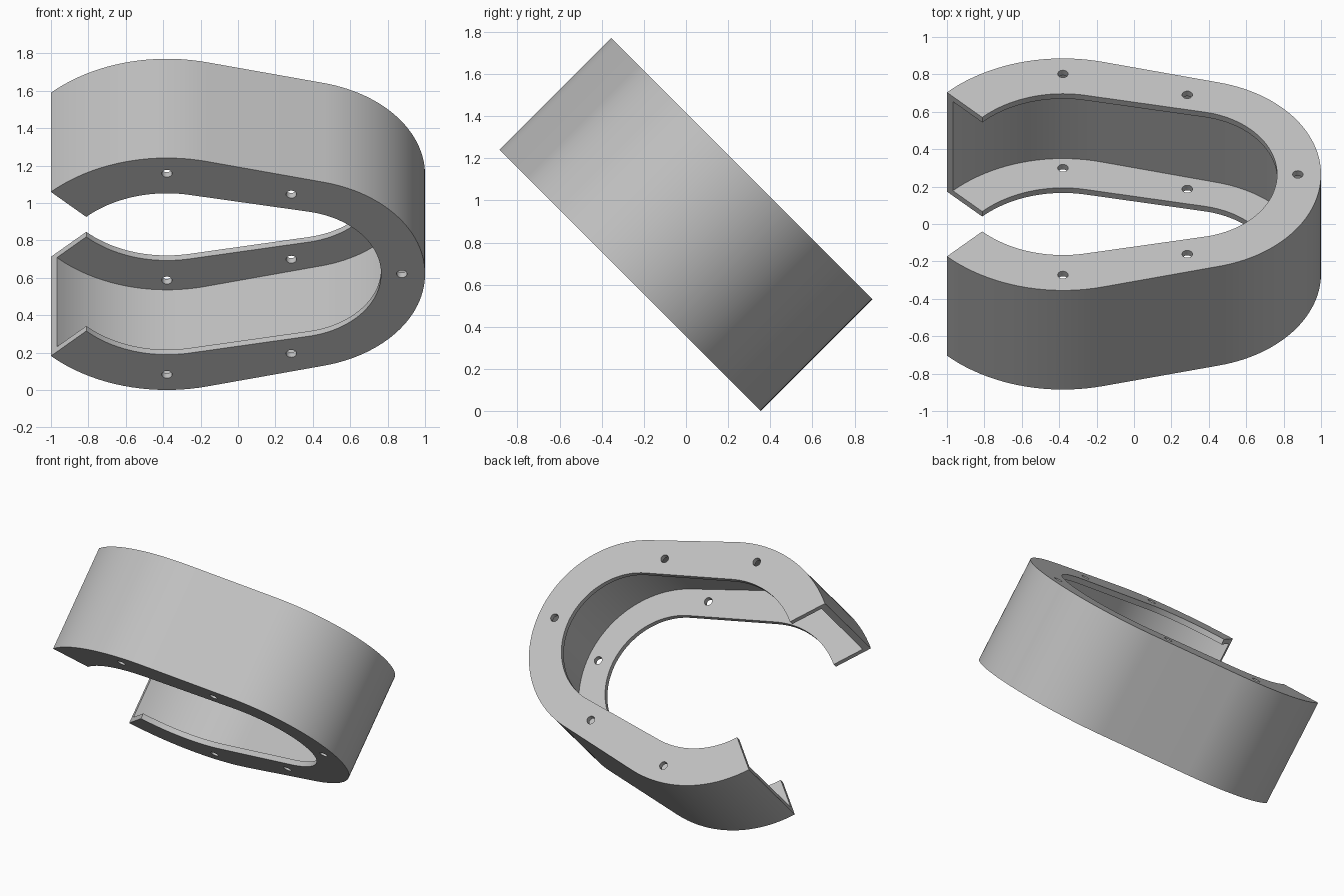
import bpy, bmesh
from math import cos, sin, acos, radians, pi
from mathutils import Matrix, Vector

cube = bpy.data.objects.get("Cube")
if cube:
    bpy.data.objects.remove(cube, do_unlink=True)

LEFT_X, RIGHT_X = -0.38, 0.285      # centres of the two arcs
HALF = 0.375                        # half depth of the channel
LIP = HALF - 0.038                  # inner face of each flange
TILT = Matrix.Translation((0, 0, 0.886)) @ Matrix.Rotation(radians(-45), 4, 'X')

grey = bpy.data.materials.new("light_grey")
grey.use_nodes = True
colour = (0.53, 0.53, 0.53, 1)
grey.diffuse_color = colour
grey.node_tree.nodes["Principled BSDF"].inputs["Base Color"].default_value = colour


def arc(cx, r, start, end, steps):
    angles = [start + (end - start) * i / steps for i in range(steps + 1)]
    return [(cx + r * cos(a), r * sin(a)) for a in angles]


def open_loop(r_left, r_right):
    """Two arcs joined by tangent lines, open at the left end."""
    tangent = acos((r_left - r_right) / (RIGHT_X - LEFT_X))
    cut = radians(135)
    return (arc(LEFT_X, r_left, cut, tangent, 20)
            + arc(RIGHT_X, r_right, tangent, -tangent, 56)
            + arc(LEFT_X, r_left, -tangent, -cut, 20))


def make_object(name, bm):
    bmesh.ops.recalc_face_normals(bm, faces=bm.faces)
    bm.transform(TILT)
    mesh = bpy.data.meshes.new(name)
    bm.to_mesh(mesh)
    bm.free()
    mesh.materials.append(grey)
    obj = bpy.data.objects.new(name, mesh)
    bpy.context.collection.objects.link(obj)
    return obj


# C-section channel: outer wall with a flange on each side
outer = open_loop(0.877, 0.715)
wall = open_loop(0.832, 0.67)
inner = open_loop(0.61, 0.48)
section = [(outer, -HALF), (outer, HALF), (inner, HALF), (inner, LIP),
           (wall, LIP), (wall, -LIP), (inner, -LIP), (inner, -HALF)]
bm = bmesh.new()
rails = [[bm.verts.new((x, y, z)) for x, y in loop] for loop, z in section]
for a, b in zip(rails, rails[1:] + rails[:1]):
    for i in range(len(a) - 1):
        bm.faces.new((a[i], a[i + 1], b[i + 1], b[i]))
for end in (0, -1):
    bm.faces.new([rail[end] for rail in rails])
channel = make_object("flanged_channel", bm)

# Bolt holes through both flanges
bm = bmesh.new()
spots = [(RIGHT_X + 0.591, 0)]
for side in (-1, 1):
    spots += [(LEFT_X, side * 0.76), (RIGHT_X, side * 0.602)]
for x, y in spots:
    bmesh.ops.create_cone(bm, cap_ends=True, segments=24, radius1=0.028, radius2=0.028,
                          depth=1, matrix=Matrix.Translation((x, y, 0)))
cutter = make_object("hole_cutter", bm)
cutter.hide_render = True

cut = channel.modifiers.new("bolt_holes", 'BOOLEAN')
cut.operation = 'DIFFERENCE'
cut.solver = 'EXACT'
cut.object = cutter
for obj in bpy.context.selected_objects:
    obj.select_set(False)
bpy.context.view_layer.objects.active = channel
channel.select_set(True)
bpy.ops.object.modifier_apply(modifier=cut.name)
bpy.data.objects.remove(cutter, do_unlink=True)
bpy.ops.object.shade_smooth_by_angle(angle=radians(30))
